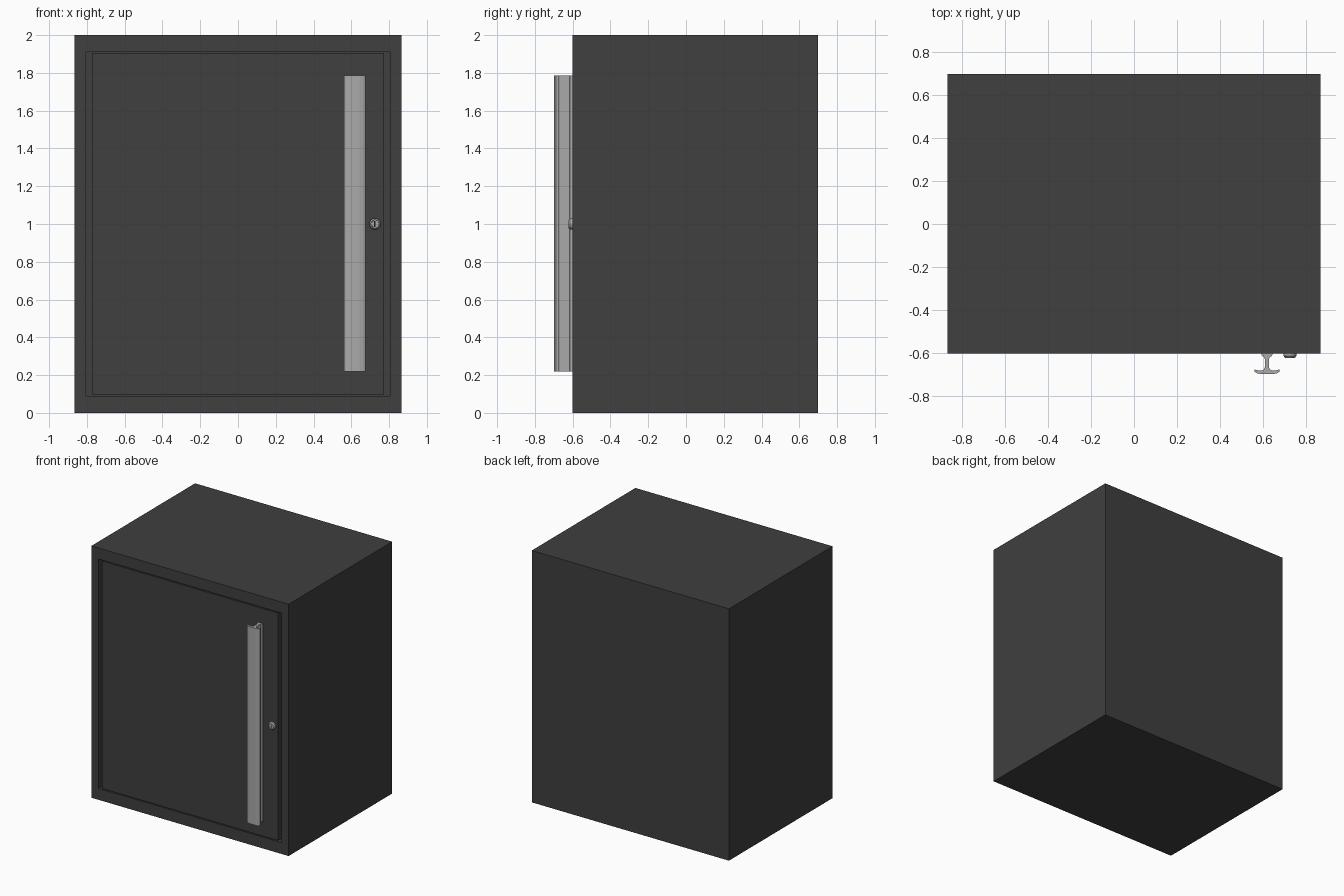
import bpy, bmesh
from math import pi, cos, sin

if "Cube" in bpy.data.objects:
    bpy.data.objects.remove(bpy.data.objects["Cube"])

W, Y0, Y1, H = 0.866, -0.602, 0.698, 2.0      # half width, front, back, height
DX, DZ0, DZ1 = 0.78, 0.09, 1.912              # door opening
GAP, DEPTH = 0.008, 0.05


def material(name, v):
    m = bpy.data.materials.new(name)
    m.diffuse_color = (v, v, v, 1)
    m.use_nodes = True
    m.node_tree.nodes["Principled BSDF"].inputs["Base Color"].default_value = m.diffuse_color
    return m


def finish(name, bm, mat=None):
    bmesh.ops.recalc_face_normals(bm, faces=bm.faces)
    me = bpy.data.meshes.new(name)
    bm.to_mesh(me)
    bm.free()
    ob = bpy.data.objects.new(name, me)
    bpy.context.collection.objects.link(ob)
    if mat:
        me.materials.append(mat)
    return ob


def box(bm, x0, x1, y0, y1, z0, z1):
    vs = bmesh.ops.create_cube(bm, size=1)["verts"]
    for v in vs:
        v.co.x = x1 if v.co.x > 0 else x0
        v.co.y = y1 if v.co.y > 0 else y0
        v.co.z = z1 if v.co.z > 0 else z0


dark = material("dark_paint", 0.05)
metal = material("brushed_metal", 0.4)

# Cabinet body with a recessed door opening in the front face
bm = bmesh.new()
box(bm, -W, W, Y0, Y1, 0, H)
front = min(bm.faces, key=lambda f: f.calc_center_median().y)
bmesh.ops.inset_region(bm, faces=[front], thickness=W - DX)
for v in front.verts:
    v.co.z = DZ1 if v.co.z > 1 else DZ0
hole = bmesh.ops.extrude_discrete_faces(bm, faces=[front])["faces"][0]
for v in hole.verts:
    v.co.y += DEPTH
finish("cabinet_body", bm, dark)

# Flush door panel, leaving a thin shadow gap
bm = bmesh.new()
box(bm, -DX + GAP, DX - GAP, Y0, Y0 + DEPTH, DZ0 + GAP, DZ1 - GAP)
finish("door", bm, dark)

# Extruded pull handle: half profile (offset from centre, y), mirrored
half = [(0.026, -0.698), (0.046, -0.694), (0.058, -0.687), (0.058, -0.676),
        (0.040, -0.681), (0.022, -0.681), (0.014, -0.676), (0.010, -0.667),
        (0.010, -0.628), (0.014, -0.618), (0.024, -0.613), (0.026, -0.601)]
profile = half + [(-x, y) for x, y in reversed(half)]
bm = bmesh.new()
face = bm.faces.new([bm.verts.new((0.618 + x, y, 0.22)) for x, y in profile])
ext = bmesh.ops.extrude_face_region(bm, geom=[face])["geom"]
for v in ext:
    if isinstance(v, bmesh.types.BMVert):
        v.co.z = 1.785
finish("door_handle", bm, metal)

# Lock barrel: stacked rings with a dished face
bm = bmesh.new()
N, rings = 32, [(0.030, -0.600), (0.030, -0.613), (0.023, -0.622),
                (0.019, -0.622), (0.018, -0.618)]
loops = [[bm.verts.new((0.725 + r * cos(2 * pi * i / N), y, 1.0 + r * sin(2 * pi * i / N)))
          for i in range(N)] for r, y in rings]
for a, b in zip(loops, loops[1:]):
    for i in range(N):
        j = (i + 1) % N
        bm.faces.new((a[i], a[j], b[j], b[i]))
bm.faces.new(loops[0])
bm.faces.new(loops[-1])
lock = finish("lock_barrel", bm, metal)
bpy.context.view_layer.objects.active = lock
lock.select_set(True)
bpy.ops.object.shade_smooth_by_angle(angle=0.5)

# Keyhole slot
bm = bmesh.new()
box(bm, 0.721, 0.729, -0.6185, -0.612, 0.985, 1.015)
finish("key_slot", bm, material("slot_black", 0.01))
